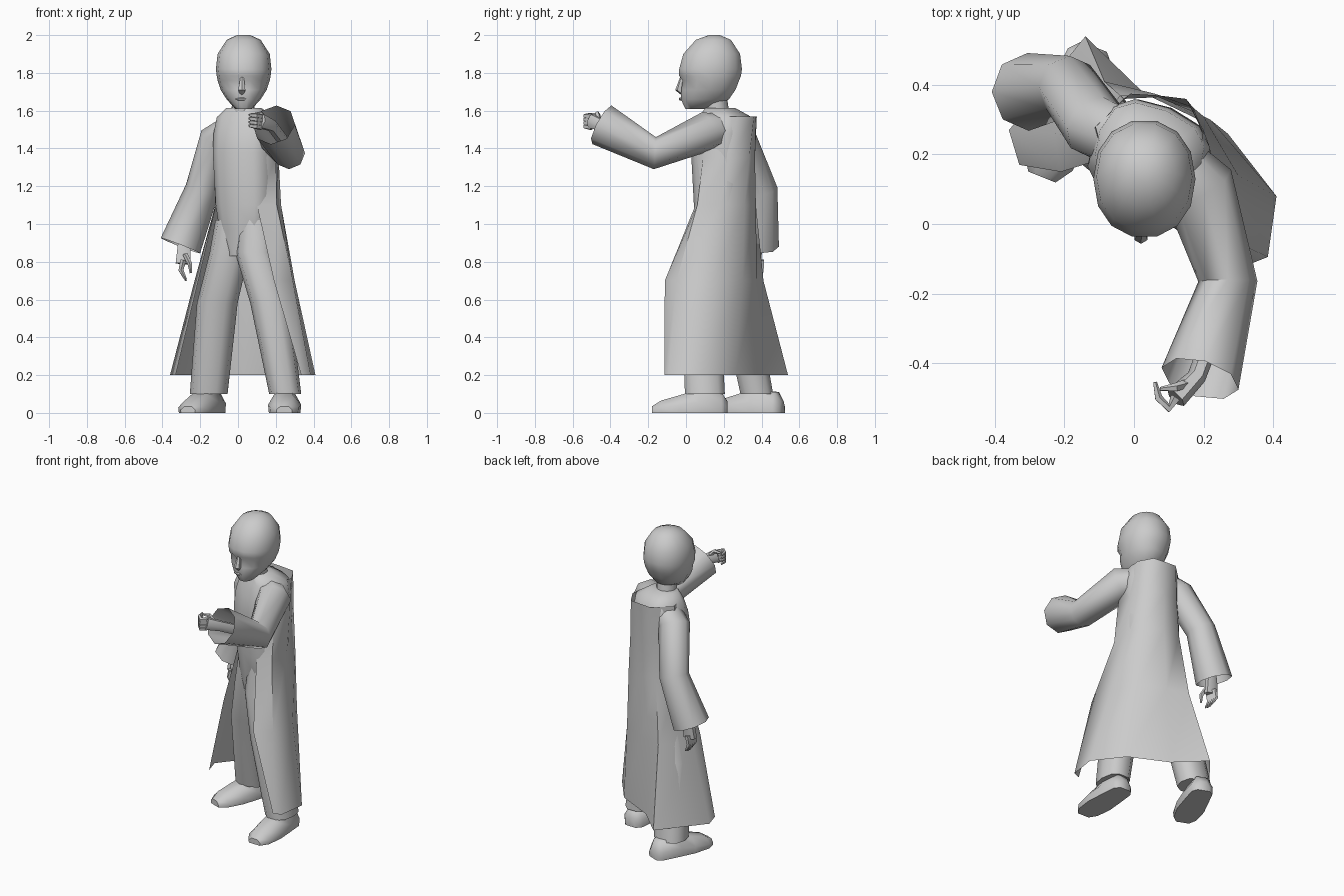
import bpy, bmesh, math
from mathutils import Vector

TWIST = math.radians(-23)   # the body is turned while the head looks forward


def skin(name, rings, closed=True, caps=(True, True), angle=55):
    """Skin a list of point rings into one smooth object."""
    bm = bmesh.new()
    vr = [[bm.verts.new(p) for p in r] for r in rings]
    n = len(vr[0])
    for a, b in zip(vr, vr[1:]):
        for i in range(n if closed else n - 1):
            j = (i + 1) % n
            bm.faces.new((a[i], a[j], b[j], b[i]))
    if closed and caps[0]:
        bm.faces.new(vr[0])
    if closed and caps[1]:
        bm.faces.new(vr[-1])
    bmesh.ops.recalc_face_normals(bm, faces=bm.faces)
    me = bpy.data.meshes.new(name)
    bm.to_mesh(me)
    bm.free()
    ob = bpy.data.objects.new(name, me)
    bpy.context.collection.objects.link(ob)
    bpy.ops.object.select_all(action='DESELECT')
    ob.select_set(True)
    bpy.context.view_layer.objects.active = ob
    bpy.ops.object.shade_smooth_by_angle(angle=math.radians(angle))
    return ob


def ring(cx, cy, z, w, d, turn=0.0, n=12, p=1.0):
    """Horizontal rounded ring."""
    pts = []
    for i in range(n):
        t = 2 * math.pi * i / n
        c, s = math.cos(t), math.sin(t)
        x = w * math.copysign(abs(c) ** p, c)
        y = d * math.copysign(abs(s) ** p, s)
        pts.append((cx + x * math.cos(turn) - y * math.sin(turn),
                    cy + x * math.sin(turn) + y * math.cos(turn), z))
    return pts


def tube(name, path, radii, n=8, caps=(True, True), ref=(0.3, 1, 0.2), flat=1.0):
    """Tapered tube along a path."""
    P = [Vector(p) for p in path]
    rings = []
    for k, p in enumerate(P):
        t = (P[min(k + 1, len(P) - 1)] - P[max(k - 1, 0)]).normalized()
        a = t.cross(Vector(ref)).normalized()
        b = t.cross(a)
        rings.append([p + radii[k] * (a * math.cos(q) * flat + b * math.sin(q))
                      for q in (2 * math.pi * i / n for i in range(n))])
    return skin(name, rings, caps=caps)


# Head: z, front y, back y, half width
head = [(2.0, .12, .18, .035), (1.975, .05, .24, .09), (1.9, -.018, .29, .138),
        (1.82, -.04, .3, .147), (1.785, -.04, .295, .143), (1.76, -.022, .285, .138),
        (1.71, -.028, .265, .122), (1.66, -.03, .23, .09), (1.61, -.005, .12, .045)]
skin("head", [ring(.03, (f + b) / 2, z, w, (b - f) / 2, n=14, p=.93) for z, f, b, w in head])
tube("nose", [(.022, -.02, 1.78), (.02, -.035, 1.71), (.02, -.015, 1.69)],
     [.01, .022, .012], n=6, ref=(1, 0, 0))
tube("mouth", [(-.012, -.018, 1.66), (.02, -.03, 1.662), (.052, -.018, 1.66)],
     [.004, .009, .004], n=6)
tube("neck", [(.025, .17, 1.54), (.03, .15, 1.72)], [.065, .06], n=10)

# Torso front, lofted from collar to crotch and turned with the body
torso = [(.03, .18, 1.615, .09, .07), (.045, .21, 1.565, .155, .125), (.045, .2, 1.48, .17, .145),
         (.04, .19, 1.38, .168, .15), (.05, .2, 1.1, .162, .146), (.05, .19, .97, .145, .125),
         (.02, .19, .83, .07, .09)]
skin("torso", [ring(*r, turn=TWIST, p=.75) for r in torso])

# Long open coat: cross-sections from the shoulders to the hem
coat = [
    (1.57, [(-.09, .2), (-.11, .28), (-.01, .375), (.07, .37), (.15, .36), (.2, .27), (.17, .12), (.12, .08)]),
    (1.35, [(-.115, .19), (-.13, .26), (-.03, .36), (.07, .365), (.17, .335), (.215, .23), (.2, .09), (.13, .045)]),
    (1.1, [(-.115, .18), (-.12, .25), (-.04, .37), (.075, .37), (.2, .31), (.228, .18), (.205, .06), (.1, .05)]),
    (.7, [(-.21, .15), (-.23, .26), (-.085, .41), (.06, .375), (.22, .3), (.3, .14), (.29, -.05), (.19, -.112)]),
    (.2, [(-.33, .17), (-.36, .27), (-.14, .54), (.03, .375), (.27, .26), (.41, .08), (.385, -.095), (.335, -.115)])]
skin("coat", [[(x, y, z) for x, y in pts] for z, pts in coat], closed=False)

# Bell sleeves, open at the cuffs
tube("raised_sleeve", [(.09, .2, 1.5), (.185, .11, 1.49), (.27, -.165, 1.375), (.19, -.445, 1.525)],
     [.085, .105, .085, .115], caps=(True, False), ref=(0, 0, 1))
tube("lowered_sleeve", [(-.01, .23, 1.51), (-.11, .28, 1.45), (-.19, .395, 1.18), (-.305, .38, .885)],
     [.085, .095, .09, .112], caps=(True, False), ref=(0, 1, 0))

# Forearms and palms
tube("raised_palm", [(.24, -.28, 1.44), (.18, -.44, 1.52), (.12, -.5, 1.545)],
     [.035, .034, .042], n=6, flat=.8, ref=(0, 0, 1))
tube("lowered_palm", [(-.25, .39, 1.0), (-.285, .38, .88), (-.29, .37, .79)],
     [.04, .04, .046], n=6, ref=(1, 0, 0), flat=.6)

# Fingers, repeated across each hand, and the thumbs
for i in range(4):
    o = i - 1.5
    z = 1.54 + .019 * o
    tube("raised_finger", [(.12, -.5, z), (.1, -.53, z + .004), (.07, -.5, z + .008), (.06, -.455, z + .01)],
         [.016, .014, .012, .006], n=5, ref=(0, 0, 1))
    y = .37 + .02 * o
    tube("lowered_finger", [(-.29, y, .81), (-.302, y, .755), (-.275, y - .004, .695 + .008 * abs(o))],
         [.016, .014, .005], n=5)
tube("raised_thumb", [(.15, -.46, 1.55), (.12, -.47, 1.585), (.075, -.475, 1.58)], [.014, .013, .006], n=5)
tube("lowered_thumb", [(-.28, .34, .84), (-.255, .32, .79), (-.25, .325, .74)], [.014, .013, .006], n=5)

# Trouser legs
legs = {"right": [(-.02, .225, 1.02, .1, .11), (-.045, .23, .85, .105, .11), (-.11, .28, .58, .108, .1),
                  (-.155, .375, .1, .1, .09)],
        "left": [(.1, .16, 1.02, .1, .11), (.09, .14, .85, .105, .11), (.17, .08, .58, .105, .105),
                 (.25, .1, .1, .085, .11)]}
for side, rows in legs.items():
    skin(side + "_leg", [ring(*r, n=10, p=.8) for r in rows])

# Shoes: fraction along the foot, half width, height
shoe = [(0, .04, .06), (.08, .068, .11), (.38, .08, .125), (.62, .088, .095), (.88, .075, .065), (1, .042, .035)]
for side, heel, toe in (("right", (-.115, .51), (-.265, .135)), ("left", (.25, .22), (.245, -.18))):
    h, t = Vector((*heel, 0)), Vector((*toe, 0))
    across = (t - h).normalized().cross(Vector((0, 0, 1)))
    skin(side + "_shoe", [[h.lerp(t, f) + across * (w * sx) + Vector((0, 0, ht * sz))
                           for sx, sz in ((-.95, 0), (-1, .45), (-.5, 1), (.5, 1), (1, .45), (.95, 0))]
                          for f, w, ht in shoe])
